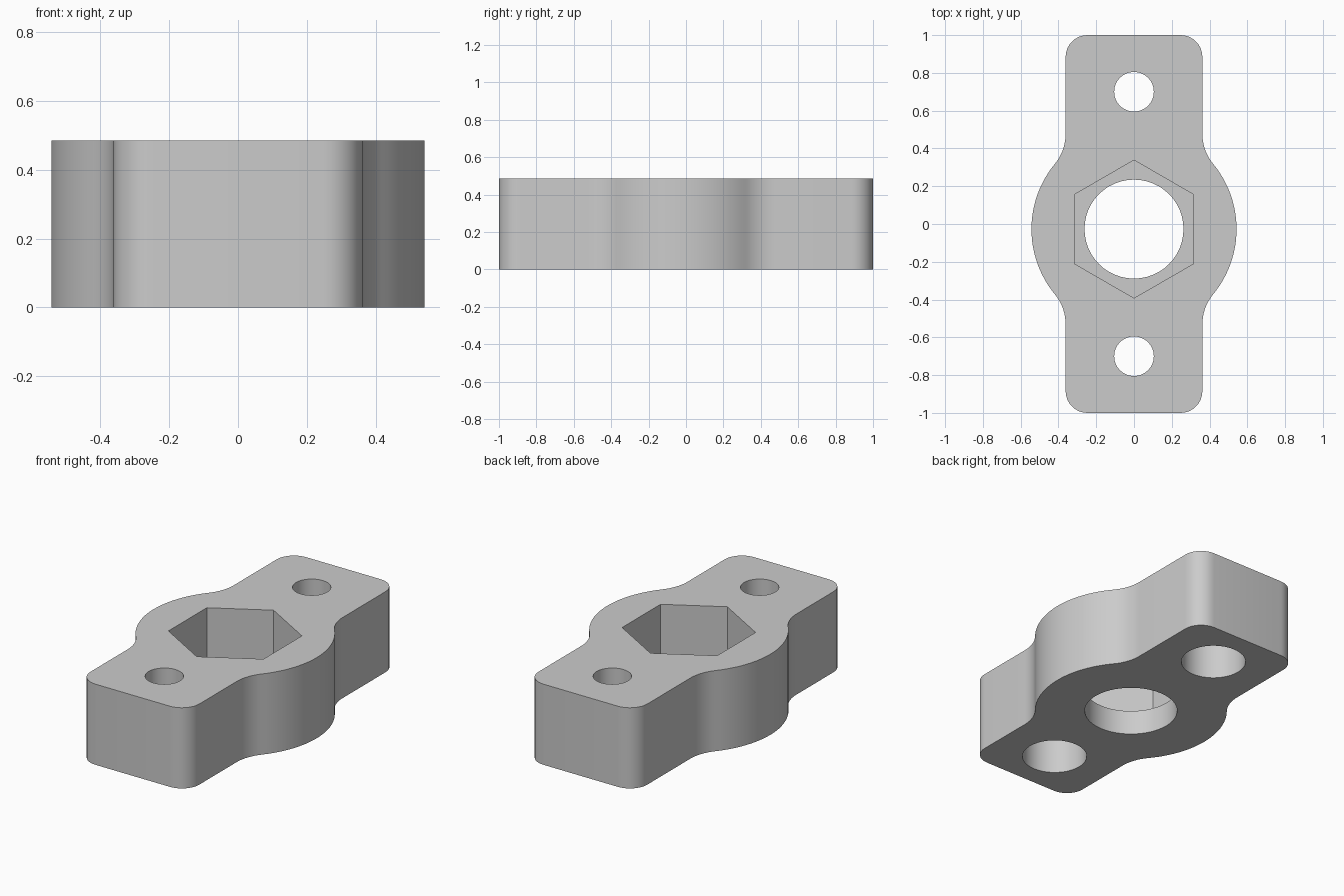
import bpy, bmesh
from math import sin, cos, pi, radians, sqrt, atan2

cube = bpy.data.objects.get("Cube")
if cube:
    bpy.data.objects.remove(cube, do_unlink=True)

HEIGHT = 0.485
ARM = 0.362          # half width of the arms
CORNER = 0.115       # rounded arm corners
BULGE = 0.543        # radius of the central boss
FILLET = 0.25        # blend between boss and arms
CENTRE_Y = -0.027    # boss centre


def arc(cx, cy, r, a0, a1, steps):
    """Points along an arc, angles in radians."""
    return [(cx + r * cos(a0 + (a1 - a0) * i / steps),
             cy + r * sin(a0 + (a1 - a0) * i / steps)) for i in range(steps + 1)]


def circle(cx, cy, r, sides):
    return arc(cx, cy, r, pi / 2, pi / 2 + 2 * pi, sides)[:-1]


def prism(name, points, z0, z1):
    """Solid made by extruding a closed outline from z0 to z1."""
    bm = bmesh.new()
    face = bm.faces.new([bm.verts.new((x, y, z0)) for x, y in points])
    new = bmesh.ops.extrude_face_region(bm, geom=[face])["geom"]
    bmesh.ops.translate(bm, vec=(0, 0, z1 - z0),
                        verts=[v for v in new if isinstance(v, bmesh.types.BMVert)])
    bmesh.ops.recalc_face_normals(bm, faces=bm.faces)
    mesh = bpy.data.meshes.new(name)
    bm.to_mesh(mesh)
    bm.free()
    obj = bpy.data.objects.new(name, mesh)
    bpy.context.collection.objects.link(obj)
    return obj


# Outline of the +x side, from the front end to the back end
fx = ARM + FILLET
fy = sqrt((BULGE + FILLET) ** 2 - fx ** 2)
tangent = atan2(fy, fx)
side = (arc(ARM - CORNER, CORNER - 1, CORNER, -pi / 2, 0, 8)
        + arc(fx, CENTRE_Y - fy, FILLET, pi, pi - tangent, 8)
        + arc(0, CENTRE_Y, BULGE, -tangent, tangent, 24)[1:-1]
        + arc(fx, CENTRE_Y + fy, FILLET, pi + tangent, pi, 8)
        + arc(ARM - CORNER, 1 - CORNER, CORNER, 0, pi / 2, 8))
outline = side + [(-x, y) for x, y in reversed(side)]
body = prism("mounting_block", outline, 0, HEIGHT)

# Hexagonal pocket from above, round bore through the floor
cutters = [
    prism("hex_pocket_cutter", circle(0, CENTRE_Y, 0.365, 6), 0.15, HEIGHT + 0.1),
    prism("centre_bore_cutter", circle(0, CENTRE_Y, 0.262, 48), -0.1, 0.25),
]
# Bolt holes, widened from below
for end, y in (("front", -0.7), ("back", 0.7)):
    cutters.append(prism(end + "_bolt_hole_cutter", circle(0, y, 0.105, 32), -0.1, HEIGHT + 0.1))
    cutters.append(prism(end + "_counterbore_cutter", circle(0, y, 0.182, 40), -0.15, 0.32))

bpy.context.view_layer.objects.active = body
for cutter in cutters:
    cutter.hide_render = True
    mod = body.modifiers.new(cutter.name, "BOOLEAN")
    mod.operation = "DIFFERENCE"
    mod.solver = "EXACT"
    mod.object = cutter
    bpy.ops.object.modifier_apply(modifier=mod.name)
    bpy.data.objects.remove(cutter, do_unlink=True)

# Single grey material
grey = bpy.data.materials.new("light_grey")
grey.use_nodes = True
colour = (0.6, 0.6, 0.6, 1)
grey.diffuse_color = colour
grey.node_tree.nodes["Principled BSDF"].inputs["Base Color"].default_value = colour
body.data.materials.clear()
body.data.materials.append(grey)

bpy.ops.object.select_all(action="DESELECT")
body.select_set(True)
bpy.ops.object.shade_smooth_by_angle(angle=radians(30))
